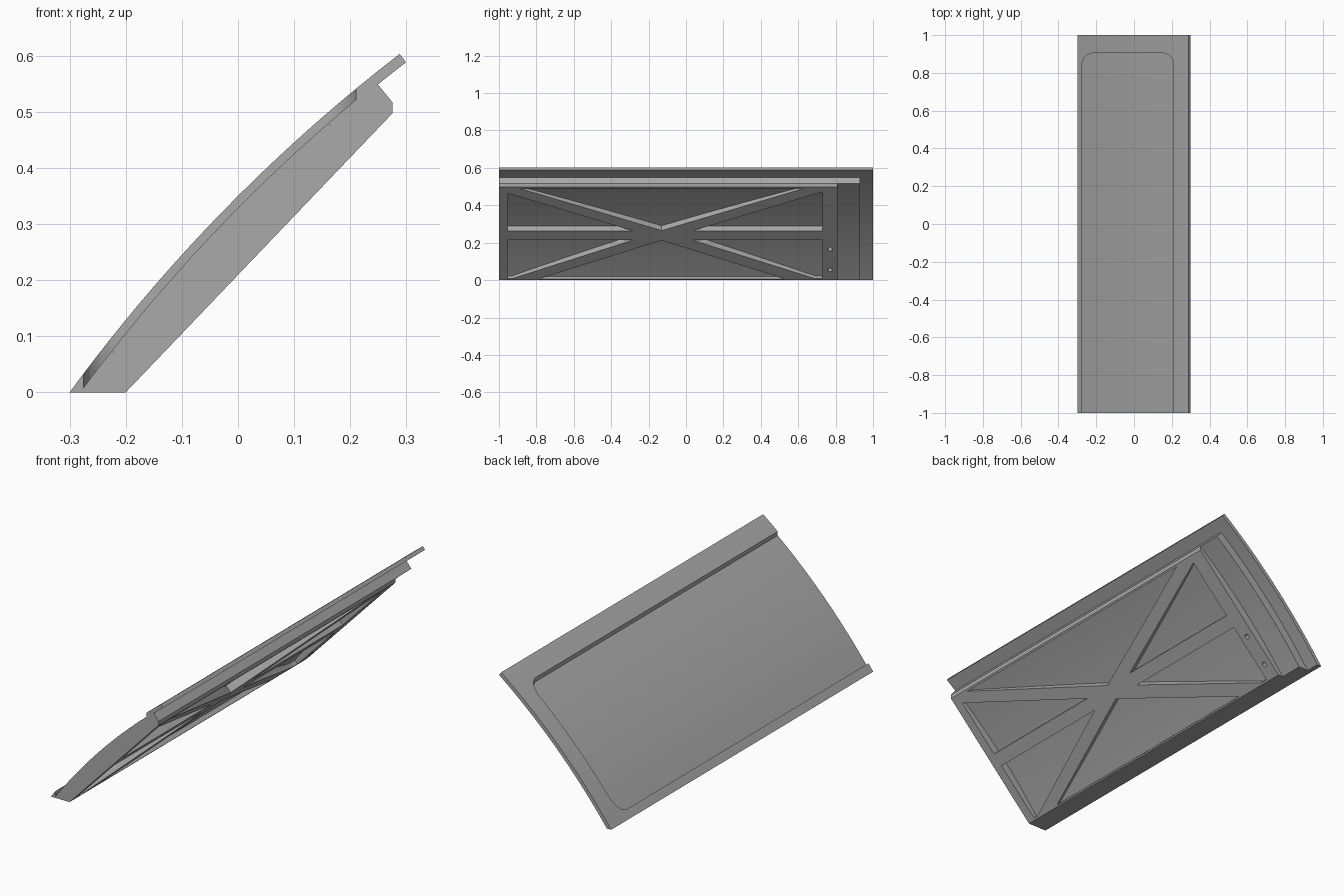
import bpy, bmesh, math
from mathutils import Vector

if "Cube" in bpy.data.objects:
    bpy.data.objects.remove(bpy.data.objects["Cube"])

grey = bpy.data.materials.new("metal_grey")
grey.diffuse_color = (0.4, 0.4, 0.4, 1)
grey.use_nodes = True
grey.node_tree.nodes["Principled BSDF"].inputs["Base Color"].default_value = grey.diffuse_color

# Circle of the outer curve, through three points in the x-z plane
(ax, az), (bx, bz), (cx, cz) = (-0.30, 0.0), (0.0, 0.35), (0.288, 0.603)
d = 2 * (ax * (bz - cz) + bx * (cz - az) + cx * (az - bz))
A, B, C = ax * ax + az * az, bx * bx + bz * bz, cx * cx + cz * cz
OX = (A * (bz - cz) + B * (cz - az) + C * (az - bz)) / d
OZ = (A * (cx - bx) + B * (ax - cx) + C * (bx - ax)) / d
R = math.hypot(ax - OX, az - OZ)

SKIN, FLOOR, RECESS = 0.0187, 0.06, 0.015
TOP = math.atan2(cz - OZ, cx - OX)
STEP = math.atan2(0.548 - OZ, 0.25 - OX)
CHORD_LOW, CHORD_HIGH = Vector((-0.2, 0, 0)), Vector((0.275, 0, 0.497))


def arc(depth, end, n=28):
    """Points at a depth below the outer curve, from the ground to an angle."""
    r = R - depth
    start = math.pi - math.asin(-OZ / r)
    return [(OX + r * math.cos(start + (end - start) * i / n),
             OZ + r * math.sin(start + (end - start) * i / n)) for i in range(n + 1)]


def prism(name, points, offset):
    """Solid made by sweeping a closed loop of points along an offset."""
    bm = bmesh.new()
    low = [bm.verts.new(p) for p in points]
    high = [bm.verts.new(Vector(p) + Vector(offset)) for p in points]
    bm.faces.new(low)
    bm.faces.new(high[::-1])
    for i in range(len(low)):
        j = (i + 1) % len(low)
        bm.faces.new((low[i], high[i], high[j], low[j]))
    bmesh.ops.recalc_face_normals(bm, faces=bm.faces)
    mesh = bpy.data.meshes.new(name)
    bm.to_mesh(mesh)
    bm.free()
    mesh.materials.append(grey)
    obj = bpy.data.objects.new(name, mesh)
    bpy.context.collection.objects.link(obj)
    return obj


def along_y(name, profile, y0, y1):
    return prism(name, [(x, y0, z) for x, z in profile], (0, y1 - y0, 0))


def boolean(obj, cutter, operation="DIFFERENCE"):
    mod = obj.modifiers.new("cut", "BOOLEAN")
    mod.operation, mod.object, mod.solver = operation, cutter, "EXACT"
    bpy.context.view_layer.objects.active = obj
    bpy.ops.object.modifier_apply(modifier=mod.name)
    bpy.data.objects.remove(cutter)


# Outer skin with its overhanging lip
skin = along_y("outer_skin", arc(0, TOP) + arc(SKIN, TOP)[::-1], -1, 1)

# Shallow recess on the outside, rounded at the back corners
recess = along_y("recess_cutter", arc(-0.03, TOP) + arc(RECESS, TOP)[::-1], -1.1, 0.95)
x0, x1, y1, rad = -0.275, 0.21, 0.905, 0.06
outline = [(x0, -1.2), (x1, -1.2)]
for mx, a0 in ((x1 - rad, 0), (x0 + rad, 90)):
    for i in range(9):
        a = math.radians(a0 + i * 11.25)
        outline.append((mx + rad * math.cos(a), y1 - rad + rad * math.sin(a)))
mask = prism("recess_mask", [(x, y, -0.5) for x, y in outline], (0, 0, 2))
boolean(recess, mask, "INTERSECT")
boolean(skin, recess)

# Inner panel under the skin
panel = along_y("inner_panel", arc(SKIN, STEP) + arc(FLOOR, STEP)[::-1], -1, 0.93)

# Flat-backed brace frame
frame = along_y("brace_frame", arc(FLOOR, STEP)
                + [(CHORD_HIGH.x, CHORD_HIGH.z), (CHORD_LOW.x, CHORD_LOW.z)], -1, 0.81)
slope = (CHORD_HIGH - CHORD_LOW).normalized()
out = Vector((slope.z, 0, -slope.x))


def cut_frame(loop):
    """Cut a (y, z) outline through the frame, square to its flat back."""
    pts = []
    for y, z in loop:
        p = CHORD_LOW + slope * (z / slope.z)
        pts.append(Vector((p.x, y, p.z)) - out * 0.1)
    boolean(frame, prism("pocket_cutter", pts, out * 0.15))


pockets = [
    [(-0.13, 0.265), (-0.89, 0.49), (0.63, 0.49)],
    [(-0.13, 0.212), (-0.79, 0.006), (0.53, 0.006)],
    [(-0.955, 0.465), (-0.955, 0.262), (-0.28, 0.262)],
    [(0.73, 0.472), (0.73, 0.262), (0.03, 0.262)],
    [(-0.955, 0.215), (-0.28, 0.215), (-0.93, 0.008), (-0.955, 0.008)],
    [(0.73, 0.215), (0.03, 0.215), (0.69, 0.008), (0.73, 0.008)],
]
# Two small round holes beside the pockets
for hz in (0.055, 0.165):
    pockets.append([(0.77 + 0.012 * math.cos(i * math.pi / 6),
                     hz + 0.009 * math.sin(i * math.pi / 6)) for i in range(12)])
for loop in pockets:
    cut_frame(loop)

# Smooth curves, crisp edges
for obj in (skin, panel, frame):
    bpy.ops.object.select_all(action="DESELECT")
    obj.select_set(True)
    bpy.context.view_layer.objects.active = obj
    bpy.ops.object.shade_smooth_by_angle(angle=math.radians(25))
